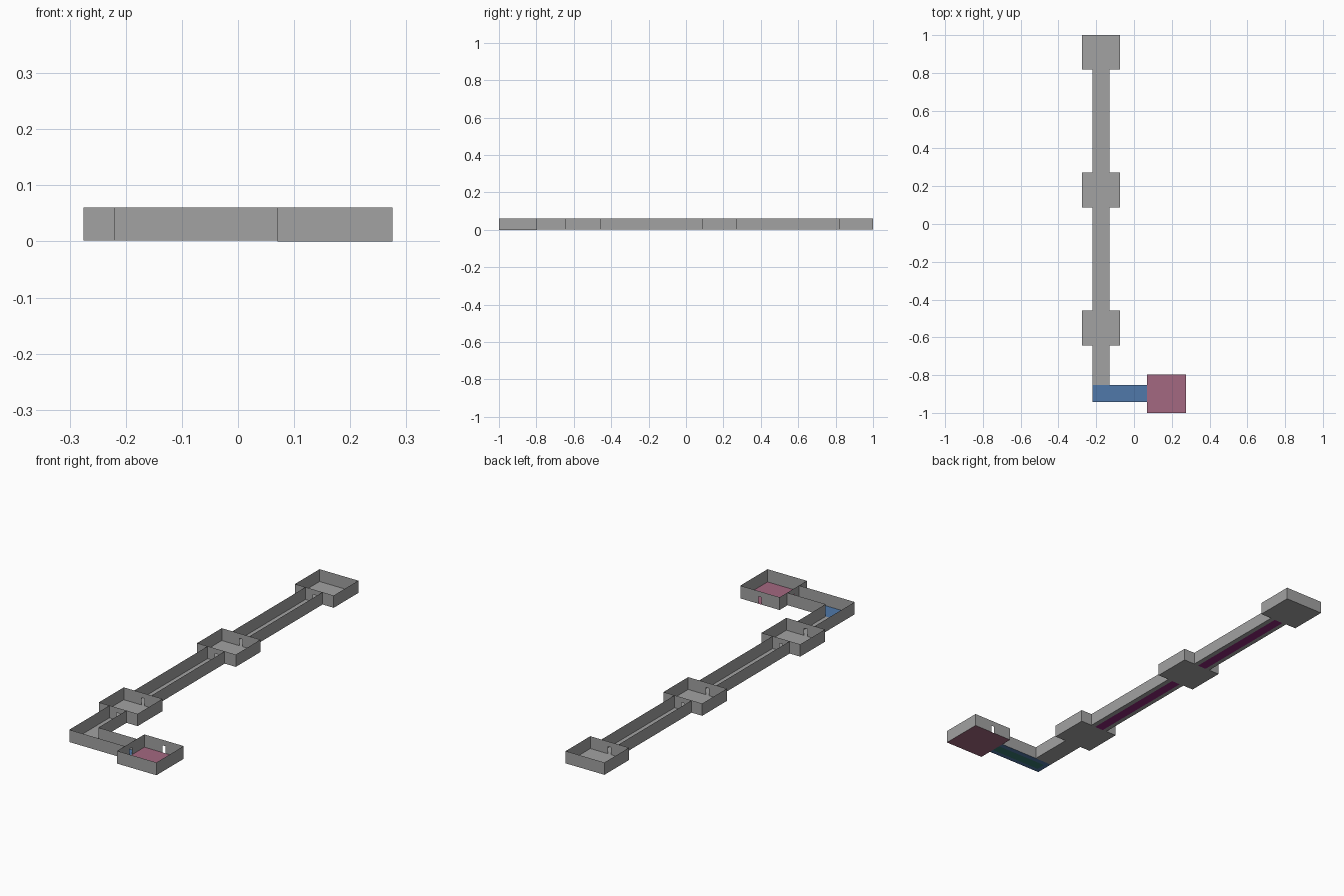
import bpy
import bmesh

cube = bpy.data.objects.get("Cube")
if cube:
    bpy.data.objects.remove(cube, do_unlink=True)

TOP = 0.06
BASE = 0.002
DOOR_W, DOOR_H = 0.016, 0.034


def make_material(name, rgb):
    mat = bpy.data.materials.new(name)
    mat.use_nodes = True
    colour = (*rgb, 1)
    mat.diffuse_color = colour
    mat.node_tree.nodes["Principled BSDF"].inputs["Base Color"].default_value = colour
    return mat


grey = make_material("stone grey", (0.36, 0.36, 0.36))
pink = make_material("dusty pink", (0.37, 0.14, 0.22))
blue = make_material("steel blue", (0.08, 0.19, 0.40))
purple = make_material("deep purple", (0.26, 0.02, 0.19))
teal = make_material("dark teal", (0.04, 0.20, 0.17))


def make_object(name, polygons, mat):
    bm = bmesh.new()
    for points in polygons:
        bm.faces.new([bm.verts.new(p) for p in points])
    bmesh.ops.remove_doubles(bm, verts=bm.verts[:], dist=0.00001)
    mesh = bpy.data.meshes.new(name)
    bm.to_mesh(mesh)
    bm.free()
    mesh.materials.append(mat)
    obj = bpy.data.objects.new(name, mesh)
    bpy.context.collection.objects.link(obj)


def floor(name, x0, x1, y0, y1, z, mat):
    make_object(name, [[(x0, y0, z), (x1, y0, z), (x1, y1, z), (x0, y1, z)]], mat)


def wall(a, b, z, door=False):
    """Thin upright panel from a to b, with an optional doorway in its middle."""
    length = abs(b[0] - a[0]) + abs(b[1] - a[1])
    outline = [(0, z), (0, TOP), (1, TOP), (1, z)]
    if door:
        half = DOOR_W / length / 2
        outline += [(0.5 + half, z), (0.5 + half, z + DOOR_H),
                    (0.5 - half, z + DOOR_H), (0.5 - half, z)]
    return [(a[0] + (b[0] - a[0]) * t, a[1] + (b[1] - a[1]) * t, h)
            for t, h in outline]


def room(name, x0, x1, y0, y1, z, doors, mat):
    corners = [(x0, y0), (x1, y0), (x1, y1), (x0, y1)]
    sides = ["front", "left", "back", "right"]
    panels = [wall(corners[i], corners[(i + 1) % 4], z, side in doors)
              for i, side in enumerate(sides)]
    make_object(name + "_walls", panels, grey)
    floor(name + "_floor", x0, x1, y0, y1, z, mat)


# Rooms
RX0, RX1 = -0.275, -0.073
room("end_room", RX0, RX1, 0.817, 1.0, BASE, ["front"], grey)
room("middle_room", RX0, RX1, 0.088, 0.272, BASE, ["front", "back"], grey)
room("near_room", RX0, RX1, -0.643, -0.458, BASE, ["front", "back"], grey)
room("start_room", 0.07, 0.275, -1.0, -0.797, 0, ["right", "back"], pink)

# Straight corridors with a coloured strip under the floor
CX0, CX1 = -0.22, -0.131
for name, y0, y1 in [("far_corridor", 0.272, 0.817), ("middle_corridor", -0.458, 0.088)]:
    make_object(name + "_walls", [wall((x, y0), (x, y1), BASE) for x in (CX0, CX1)], grey)
    floor(name + "_floor", CX0, CX1, y0, y1, BASE, grey)
    floor(name + "_strip", CX0 + 0.022, CX1 - 0.022, y0, y1, BASE - 0.001, purple)

# Corner corridor
KY0, KY1 = -0.942, -0.853
make_object("corner_corridor_walls", [
    wall((CX0, KY0), (CX0, -0.643), BASE),
    wall((CX1, KY1), (CX1, -0.643), BASE),
    wall((CX0, KY0), (0.07, KY0), BASE),
    wall((CX1, KY1), (0.07, KY1), BASE)], grey)
floor("near_corridor_floor", CX0, CX1, KY1, -0.643, BASE, grey)
floor("corner_corridor_floor", CX0, 0.07, KY0, KY1, BASE, blue)
floor("corner_corridor_strip", CX0 + 0.022, 0.07, KY0 + 0.022, KY1 - 0.022, BASE - 0.001, teal)
